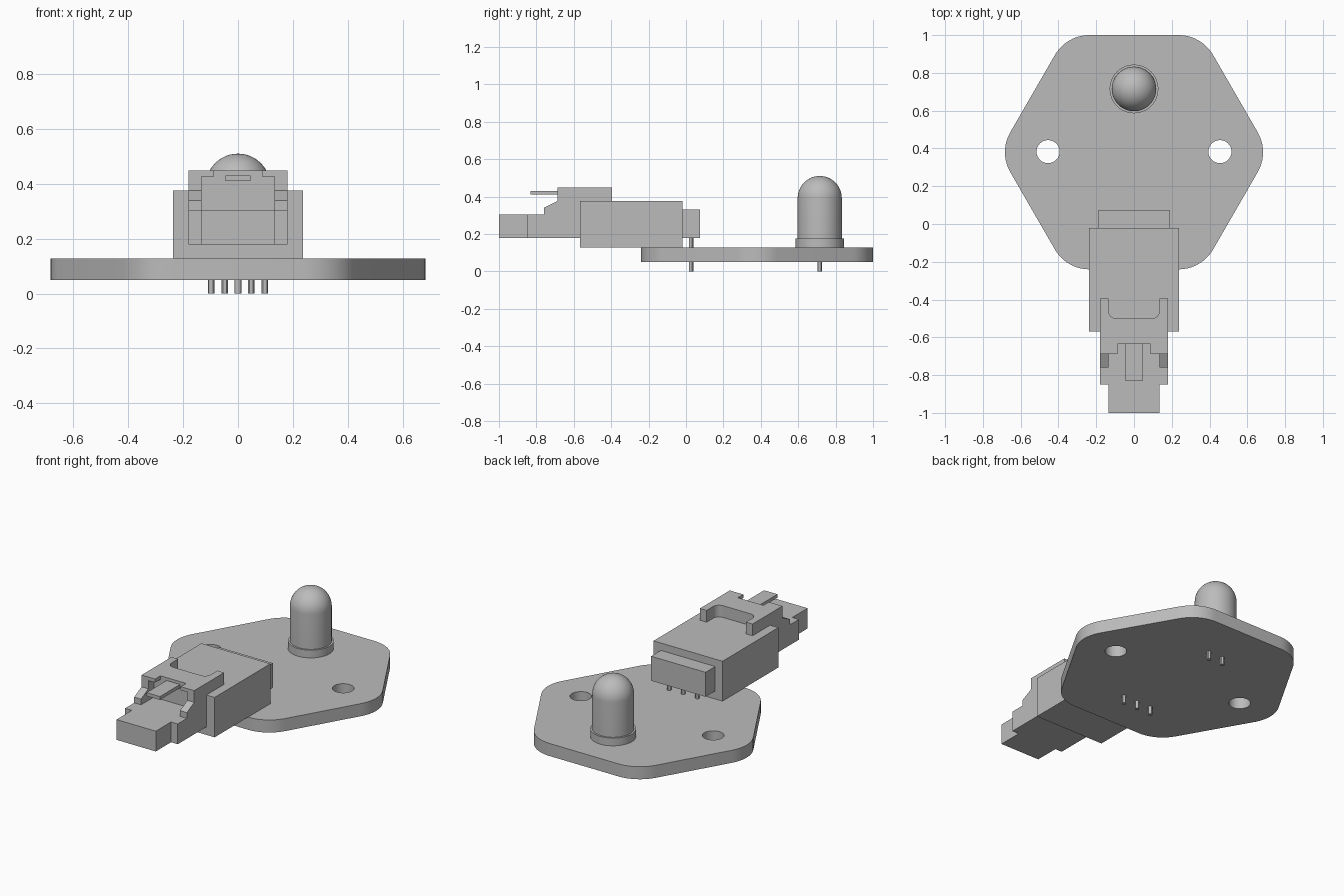
import bpy, bmesh
from math import sin, cos, tan, pi, radians
from mathutils import Vector

cube = bpy.data.objects.get("Cube")
if cube:
    bpy.data.objects.remove(cube, do_unlink=True)

grey = bpy.data.materials.new("plain_grey")
grey.use_nodes = True
grey.diffuse_color = (0.5, 0.5, 0.5, 1)
grey.node_tree.nodes["Principled BSDF"].inputs["Base Color"].default_value = (0.5, 0.5, 0.5, 1)


def finish(name, bm, smooth=False):
    """Turn a bmesh into a named, coloured object."""
    bmesh.ops.recalc_face_normals(bm, faces=bm.faces)
    mesh = bpy.data.meshes.new(name)
    bm.to_mesh(mesh)
    bm.free()
    mesh.materials.append(grey)
    ob = bpy.data.objects.new(name, mesh)
    bpy.context.collection.objects.link(ob)
    if smooth:
        smooth_edges(ob)
    return ob


def activate(ob):
    bpy.ops.object.select_all(action='DESELECT')
    ob.select_set(True)
    bpy.context.view_layer.objects.active = ob


def smooth_edges(ob):
    activate(ob)
    bpy.ops.object.shade_smooth_by_angle(angle=radians(30))


def prism(name, points, lo, hi, axis='z', smooth=False):
    """Extrude an outline along z (points x, y) or along x (points y, z)."""
    bm = bmesh.new()
    place = (lambda a, b: (a, b, lo)) if axis == 'z' else (lambda a, b: (lo, a, b))
    face = bm.faces.new([bm.verts.new(place(*p)) for p in points])
    ext = bmesh.ops.extrude_face_region(bm, geom=[face])
    move = Vector((0, 0, hi - lo)) if axis == 'z' else Vector((hi - lo, 0, 0))
    bmesh.ops.translate(bm, vec=move, verts=[v for v in ext["geom"] if isinstance(v, bmesh.types.BMVert)])
    return finish(name, bm, smooth)


def box(name, x, y, z):
    return prism(name, [(x[0], y[0]), (x[1], y[0]), (x[1], y[1]), (x[0], y[1])], z[0], z[1])


def arc(cx, cy, r, start, end, steps):
    angles = [radians(start + (end - start) * i / steps) for i in range(steps + 1)]
    return [(cx + r * cos(a), cy + r * sin(a)) for a in angles]


def disc(name, x, y, r, lo, hi, sides=48):
    return prism(name, arc(x, y, r, 0, 360, sides)[:-1], lo, hi, smooth=True)


def cut(target, cutters):
    for c in cutters:
        c.hide_render = True
        mod = target.modifiers.new("cut", 'BOOLEAN')
        mod.operation, mod.solver, mod.object = 'DIFFERENCE', 'EXACT', c
        activate(target)
        bpy.ops.object.modifier_apply(modifier=mod.name)
        bpy.data.objects.remove(c, do_unlink=True)


# Circuit board: rounded hexagon with two mounting holes
CY, APOTHEM, ROUND = 0.38, 0.62, 0.21
outline = []
for k in range(6):
    a = radians(60 * k)
    d = (APOTHEM - ROUND) / cos(pi / 6)
    outline += arc(d * cos(a), CY + d * sin(a), ROUND, 60 * k - 30, 60 * k + 30, 10)
board = prism("circuit_board", outline, 0.05, 0.128)
cut(board, [disc("hole_cutter", s * 0.455, 0.383, 0.061, 0, 0.2) for s in (-1, 1)])
smooth_edges(board)

# Domed light: lathe of a half profile, plus flange
LY, LR, TOP = 0.715, 0.118, 0.51
bm = bmesh.new()
profile = [(0, 0.128), (LR, 0.128)] + arc(0, TOP - LR, LR, 0, 90, 12)
verts = [bm.verts.new((r, LY, z)) for r, z in profile]
edges = [bm.edges.new(pair) for pair in zip(verts, verts[1:])]
bmesh.ops.spin(bm, geom=verts + edges, cent=(0, LY, 0), axis=(0, 0, 1), angle=2 * pi, steps=48)
bmesh.ops.remove_doubles(bm, verts=bm.verts, dist=0.0005)
finish("light_dome", bm, smooth=True)
disc("light_flange", 0, LY, 0.129, 0.128, 0.176)
for side, s in (("left", 1), ("right", -1)):
    disc("light_pin_" + side, s * 0.048, LY, 0.012, 0, 0.13, 12)

# Socket housing, rear block and its pins
box("socket_housing", (-0.237, 0.237), (-0.568, -0.02), (0.128, 0.376))
box("socket_rear_block", (-0.187, 0.187), (-0.03, 0.075), (0.178, 0.33))
for i, x in enumerate((-0.097, 0, 0.097)):
    disc("socket_pin_%d" % (i + 1), x, 0.027, 0.012, 0, 0.19, 12)

# Plug: side profile, then cut the nose, latch pocket, slot and rear recess
plug = prism("plug_body", [(-1, 0.178), (-1, 0.304), (-0.76, 0.304), (-0.76, 0.34), (-0.688, 0.376),
                           (-0.688, 0.449), (-0.395, 0.449), (-0.395, 0.178)], -0.181, 0.181, 'x')
recess = [(0.135, -0.3), (-0.135, -0.3)] + arc(-0.095, -0.46, 0.04, 180, 270, 6) + arc(0.095, -0.46, 0.04, 270, 360, 6)
cut(plug, [
    box("nose_cutter_left", (0.135, 0.3), (-1.1, -0.85), (0.1, 0.5)),
    box("nose_cutter_right", (-0.3, -0.135), (-1.1, -0.85), (0.1, 0.5)),
    box("pocket_cutter", (-0.134, 0.134), (-0.9, -0.635), (0.304, 0.427)),
    box("slot_cutter", (-0.088, 0.088), (-0.9, -0.635), (0.4, 0.5)),
    prism("recess_cutter", recess, 0.36, 0.5),
])
box("plug_latch_tab", (-0.046, 0.046), (-0.832, -0.625), (0.41, 0.431))
